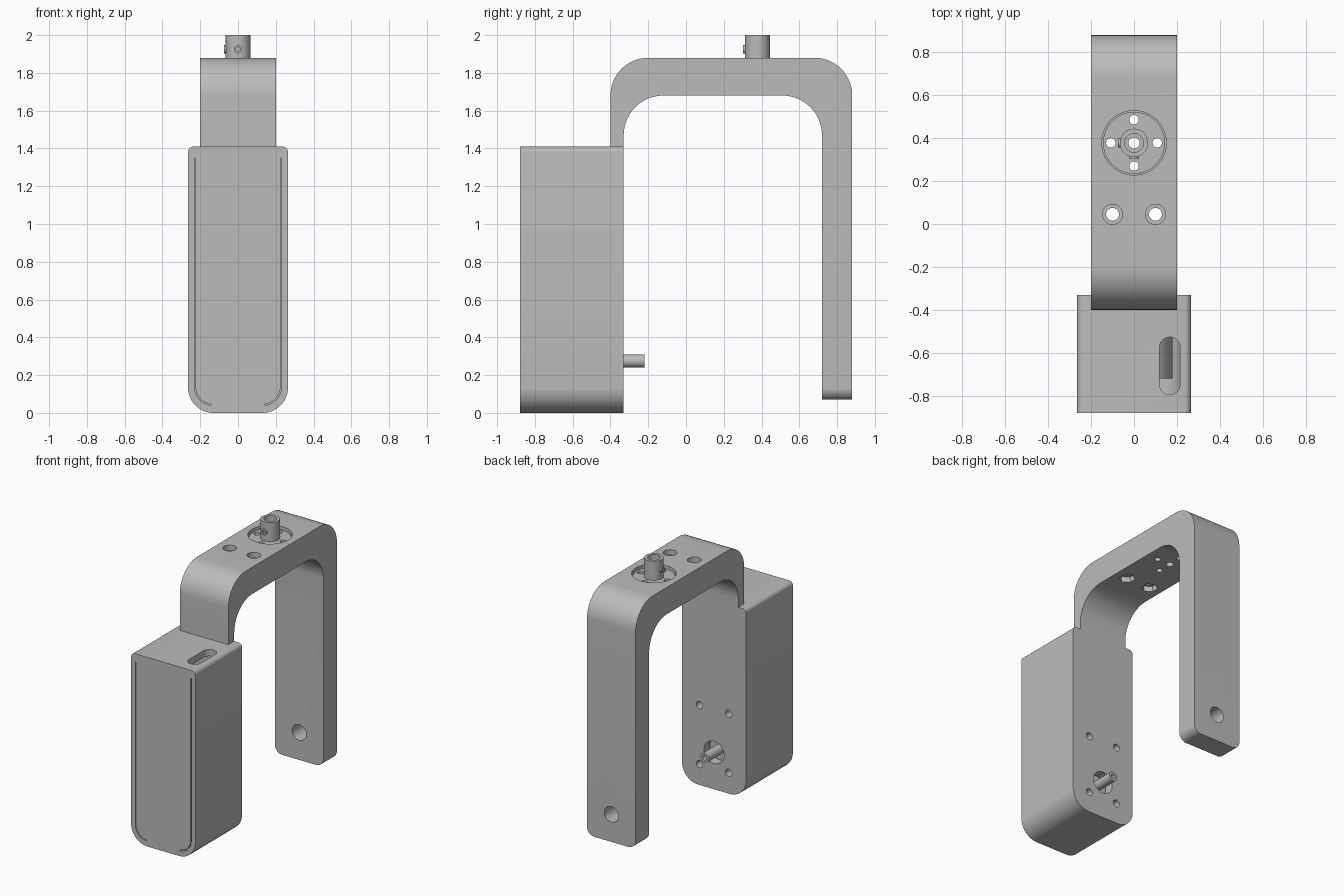
import bpy, bmesh
from math import sin, cos, pi, radians
from mathutils import Matrix, Vector

if "Cube" in bpy.data.objects:
    bpy.data.objects.remove(bpy.data.objects["Cube"])

mat = bpy.data.materials.new("plain grey")
mat.use_nodes = True
grey = (0.5, 0.5, 0.5, 1)
mat.diffuse_color = grey
mat.node_tree.nodes["Principled BSDF"].inputs["Base Color"].default_value = grey


def finish(name, bm):
    bmesh.ops.recalc_face_normals(bm, faces=bm.faces)
    me = bpy.data.meshes.new(name)
    bm.to_mesh(me)
    bm.free()
    me.materials.append(mat)
    ob = bpy.data.objects.new(name, me)
    bpy.context.collection.objects.link(ob)
    return ob


def prism(name, outline, axis, lo, hi):
    """Extrude a 2D outline along x (outline is y,z) or y (outline is x,z)."""
    bm = bmesh.new()
    place = (lambda a, b: (lo, a, b)) if axis == "x" else (lambda a, b: (a, lo, b))
    face = bm.faces.new([bm.verts.new(place(a, b)) for a, b in outline])
    ext = bmesh.ops.extrude_face_region(bm, geom=[face])
    move = Vector((hi - lo, 0, 0)) if axis == "x" else Vector((0, hi - lo, 0))
    bmesh.ops.translate(bm, vec=move, verts=[v for v in ext["geom"] if isinstance(v, bmesh.types.BMVert)])
    return finish(name, bm)


def cyl(name, axis, centre, r, length, sides=40, r2=None):
    bm = bmesh.new()
    turn = {"x": Matrix.Rotation(pi / 2, 4, "Y"), "y": Matrix.Rotation(pi / 2, 4, "X"), "z": Matrix()}[axis]
    bmesh.ops.create_cone(bm, cap_ends=True, segments=sides, radius1=r, radius2=r2 or r,
                          depth=length, matrix=Matrix.Translation(centre) @ turn)
    return finish(name, bm)


def arc(cx, cz, r, start, end, n=14):
    return [(cx + r * cos(radians(start + (end - start) * i / n)),
             cz + r * sin(radians(start + (end - start) * i / n))) for i in range(n + 1)]


def rounded(half, z0, z1, low, top):
    """Upright panel outline with separate bottom and top corner radii."""
    return (arc(-half + low, z0 + low, low, 180, 270) + arc(half - low, z0 + low, low, 270, 360)
            + arc(half - top, z1 - top, top, 0, 90, 6) + arc(-half + top, z1 - top, top, 90, 180, 6))


def cut(ob, cutters):
    for c in cutters:
        c.hide_render = True
        mod = ob.modifiers.new("cut", "BOOLEAN")
        mod.operation, mod.solver, mod.object = "DIFFERENCE", "EXACT", c
    bpy.context.view_layer.update()
    me = bpy.data.meshes.new_from_object(ob.evaluated_get(bpy.context.evaluated_depsgraph_get()))
    ob.modifiers.clear()
    ob.data = me
    for c in cutters:
        bpy.data.objects.remove(c)
    return ob


parts = []
AXLE = 0.275      # height of the pivot axis
HUB_Y = 0.378     # position of the hub on the bracket

# Motor housing: hollow rounded case
housing = prism("housing", rounded(0.265, 0, 1.41, 0.135, 0.03), "y", -0.88, -0.33)
cutters = [prism("cavity", rounded(0.215, 0.05, 1.36, 0.09, 0.02), "y", -0.83, -0.4)]
# Cable slot in the top
slot = bmesh.new()
ring = [slot.verts.new((x, y, 1.3)) for x, y in
        arc(0.167, -0.575, 0.048, 0, 180) + arc(0.167, -0.747, 0.048, 180, 360)]
ext = bmesh.ops.extrude_face_region(slot, geom=[slot.faces.new(ring)])
bmesh.ops.translate(slot, vec=(0, 0, 0.2), verts=[v for v in ext["geom"] if isinstance(v, bmesh.types.BMVert)])
cutters.append(finish("slot", slot))
# Shaft opening and four screw holes in the back
cutters.append(cyl("shaft_opening", "y", (0, -0.36, AXLE), 0.083, 0.16))
cutters += [cyl("screw_hole", "y", (x, -0.36, z), 0.027, 0.16, 20)
            for x in (-0.12, 0.12) for z in (0.155, 0.595)]
# Thin cover seams on the front
for s in (-1, 1):
    outer = [(0.231, 1.35)] + arc(0.131, 0.14, 0.1, 0, -85)
    inner = [(0.225, 1.35)] + arc(0.131, 0.14, 0.094, 0, -85)
    cutters.append(prism("seam", [(s * x, z) for x, z in outer + inner[::-1]], "y", -0.9, -0.86))
parts.append(cut(housing, cutters))

# Motor and its output shaft
parts.append(cyl("motor", "y", (0, -0.57, AXLE), 0.18, 0.3))
shaft = cyl("output_shaft", "y", (0, -0.335, AXLE), 0.035, 0.23, 32)
parts.append(cut(shaft, [cyl("shaft_bore", "y", (0, -0.22, AXLE), 0.017, 0.1, 20)]))

# Arched bracket with a thin front side and a thick rear leg
profile = ([(-0.4, 1.34)] + arc(-0.2, 1.68, 0.2, 180, 90) + arc(0.68, 1.68, 0.2, 90, 0)
           + [(0.88, 0.07), (0.72, 0.07)] + arc(0.51, 1.47, 0.21, 0, 90)
           + arc(-0.12, 1.47, 0.21, 90, 180) + [(-0.33, 1.34)])
bracket = prism("bracket", profile, "x", -0.2, 0.2)
cutters = [cyl("pivot_hole", "y", (0, 0.8, AXLE), 0.058, 0.4),
           cyl("hub_recess", "z", (0, HUB_Y, 1.89), 0.15, 0.1, 64),
           cyl("hub_bore", "z", (0, HUB_Y, 1.78), 0.026, 0.4, 24)]
for dx, dy in ((1, 0), (-1, 0), (0, 1), (0, -1)):
    cutters.append(cyl("hub_screw_hole", "z", (0.108 * dx, HUB_Y + 0.108 * dy, 1.78), 0.022, 0.4, 20))
# Bolt holes with top countersinks and hexagonal nut pockets below
for x in (-0.1, 0.1):
    cutters += [cyl("bolt_hole", "z", (x, 0.045, 1.78), 0.03, 0.4, 28),
                cyl("countersink", "z", (x, 0.045, 1.88), 0.047, 0.08, 28),
                cyl("nut_pocket", "z", (x, 0.045, 1.68), 0.056, 0.08, 6)]
# Rounded lower corners of the rear leg
for s in (-1, 1):
    corner = [(s * 0.22, 0.05), (s * 0.14, 0.05)] + [(s * x, z) for x, z in arc(0.14, 0.13, 0.06, -90, 0)]
    cutters.append(prism("corner", corner + [(s * 0.22, 0.13)], "y", 0.6, 1.0))
parts.append(cut(bracket, cutters))

# Hub: flange disc in the recess with a bored collar
flange = cyl("hub_flange", "z", (0, HUB_Y, 1.848), 0.144, 0.02, 64)
holes = [cyl("hole", "z", (0.108 * dx, HUB_Y + 0.108 * dy, 1.85), 0.022, 0.1, 20)
         for dx, dy in ((1, 0), (-1, 0), (0, 1), (0, -1))]
parts.append(cut(flange, holes + [cyl("bore", "z", (0, HUB_Y, 1.85), 0.026, 0.1, 24)]))
collar = cyl("hub_collar", "z", (0, HUB_Y, 1.925), 0.066, 0.15, 48)
parts.append(cut(collar, [cyl("bore", "z", (0, HUB_Y, 1.92), 0.026, 0.3, 24),
                          cyl("counterbore", "z", (0, HUB_Y, 2.0), 0.044, 0.08, 32)]))

# Set screws on the front and right of the collar
for name, axis, centre, tip in (("front_set_screw", "y", (0, HUB_Y - 0.06, 1.925), (0, HUB_Y - 0.075, 1.925)),
                                ("side_set_screw", "x", (-0.06, HUB_Y, 1.925), (-0.075, HUB_Y, 1.925))):
    screw = cyl(name, axis, centre, 0.022, 0.03, 24)
    parts.append(cut(screw, [cyl("socket", axis, tip, 0.012, 0.02, 6)]))

# Smooth curved walls, keep edges sharp
bpy.ops.object.select_all(action="DESELECT")
for ob in parts:
    ob.select_set(True)
bpy.context.view_layer.objects.active = parts[0]
bpy.ops.object.shade_smooth_by_angle(angle=radians(30))
